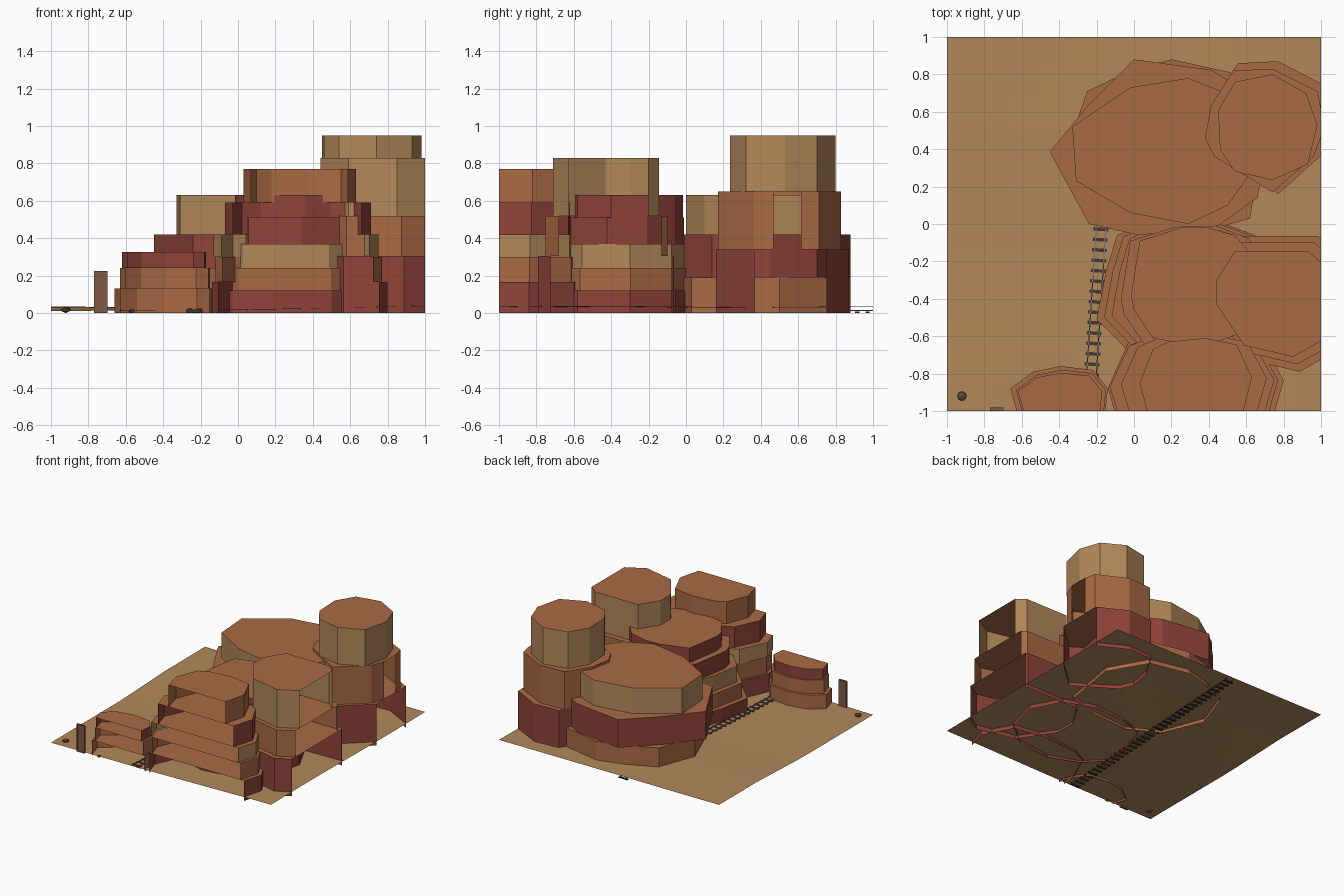
import bpy, bmesh, math
from mathutils import Vector, Matrix

if "Cube" in bpy.data.objects:
    bpy.data.objects.remove(bpy.data.objects["Cube"])


def material(name, srgb):
    m = bpy.data.materials.new(name)
    lin = [((c / 255 + 0.055) / 1.055) ** 2.4 if c > 10 else c / 255 / 12.92 for c in srgb]
    m.diffuse_color = (*lin, 1)
    m.use_nodes = True
    m.node_tree.nodes["Principled BSDF"].inputs["Base Color"].default_value = m.diffuse_color
    return m


TAN = material("sand tan", (178, 136, 90))
CLAY = material("clay orange", (170, 106, 69))
RED = material("deep red rock", (143, 67, 57))
WOOD = material("post wood", (128, 88, 66))
TIE = material("dark tie wood", (70, 54, 42))
STEEL = material("rail steel", (112, 114, 120))
STONE = material("dark stone", (92, 74, 60))


def finish(bm, name, *mats):
    # trim to the square tile, leaving the cut open
    for n in ((1, 0, 0), (-1, 0, 0), (0, 1, 0), (0, -1, 0)):
        bmesh.ops.bisect_plane(bm, geom=bm.verts[:] + bm.edges[:] + bm.faces[:], dist=1e-5,
                               plane_co=Vector(n), plane_no=n, clear_outer=True)
    me = bpy.data.meshes.new(name)
    bm.to_mesh(me)
    bm.free()
    for m in mats:
        me.materials.append(m)
    ob = bpy.data.objects.new(name, me)
    bpy.context.collection.objects.link(ob)
    return ob


def layer(name, mat, z0, z1, pts):
    # open-bottomed rock band: coloured wall, clay cap
    bm = bmesh.new()
    lo = [bm.verts.new((x, y, z0)) for x, y in pts]
    hi = [bm.verts.new((x, y, z1)) for x, y in pts]
    cap = bm.faces.new(hi)
    n = len(pts)
    for i in range(n):
        j = (i + 1) % n
        bm.faces.new((lo[i], lo[j], hi[j], hi[i]))
    bm.normal_update()
    if cap.normal.z < 0:
        bmesh.ops.reverse_faces(bm, faces=bm.faces[:])
    for f in bm.faces:
        f.material_index = 1 if f.normal.z > 0.5 else 0
    finish(bm, name, mat, CLAY)


def fit(pts, box):
    # stretch an outline into a box (x0, x1, y0, y1)
    xs, ys = [p[0] for p in pts], [p[1] for p in pts]
    ax, bx, ay, by = min(xs), max(xs), min(ys), max(ys)
    return [(box[0] + (x - ax) / (bx - ax) * (box[1] - box[0]),
             box[2] + (y - ay) / (by - ay) * (box[3] - box[2])) for x, y in pts]


def stack(name, outline, bands):
    z = bands[0][0]
    for i, (z0, z1, mat, box) in enumerate(bands):
        layer(f"{name}_band_{i + 1}", mat, z0, z1, fit(outline, box) if box else outline)


# broad mesa at the back
layer("broad_mesa_band_1", CLAY, 0, 0.19,
      [(-.36, .4), (-.25, .71), (-.02, .82), (.2, .88), (.52, .81), (.7, .5), (.62, .03),
       (.35, -.05), (.03, -.07), (-.22, .06)])
layer("broad_mesa_band_2", RED, 0.19, 0.42,
      [(-.45, .385), (-.25, .63), (0, .88), (.41, .825), (.62, .7), (.72, .45), (.66, .14),
       (.45, -.01), (.03, -.06), (-.24, 0)])
layer("broad_mesa_band_3", TAN, 0.42, 0.63,
      [(-.33, .52), (-.02, .73), (.29, .78), (.59, .66), (.66, .32), (.5, .1), (.29, 0),
       (-.02, .06), (-.31, .23)])

# tall tower at the back right
tower = [(.74, .83), (.98, .71), (1.02, .52), (.96, .36), (.74, .17), (.43, .36), (.38, .46),
         (.41, .63), (.53, .82)]
tower_top = [(.74, .8), (.92, .7), (.98, .53), (.93, .32), (.74, .235), (.54, .28), (.46, .4),
             (.45, .61), (.54, .76)]
stack("tower", tower, [(0, .34, RED, (.40, 1.06, .16, .87)), (.34, .65, CLAY, None)])
layer("tower_band_3", TAN, .65, .95, tower_top)

# middle mesa
middle = [(.03, -.09), (.25, -.02), (.38, -.015), (.54, -.06), (.66, -.2), (.69, -.4), (.58, -.58),
          (.36, -.66), (.1, -.61), (0, -.46), (-.016, -.38)]
middle_low = [(-.2, -.51), (-.15, -.25), (-.09, -.06), (.12, .02), (.4, .03), (.65, -.06), (.77, -.3),
              (.7, -.58), (.5, -.74), (.2, -.77), (-.03, -.68)]
stack("middle_mesa", middle_low, [(0, .12, RED, None),
                                  (.12, .24, CLAY, (-.16, .75, -.75, .02)),
                                  (.24, .37, TAN, (-.12, .72, -.73, .005))])
stack("middle_mesa_top", middle, [(.37, .51, RED, (-.07, .70, -.70, -.01)), (.51, .63, RED, None)])

# right mesa, cut by the tile edge
right = [(.54, -.145), (.93, -.145), (1.08, -.27), (1.12, -.45), (1.03, -.61), (.85, -.71),
         (.59, -.65), (.44, -.43), (.44, -.3)]
stack("right_mesa", right, [(0, .305, RED, (.38, 1.22, -.79, -.065)),
                            (.305, .52, CLAY, (.41, 1.18, -.75, -.10)),
                            (.52, .83, TAN, None)])

# front mesa, cut by the tile edge
front = [(.03, -.85), (.1, -.67), (.18, -.63), (.38, -.61), (.55, -.645), (.63, -.82), (.58, -1.02),
         (.35, -1.12), (.08, -1.04)]
stack("front_mesa", front, [(0, .165, RED, (-.14, .80, -1.25, -.55)),
                            (.165, .30, CLAY, (-.12, .77, -1.22, -.57)),
                            (.30, .42, TAN, (-.13, .75, -1.2, -.58)),
                            (.42, .59, RED, (-.07, .71, -1.16, -.59)),
                            (.59, .77, CLAY, None)])

# small mesa at the front left
small = [(-.66, -.88), (-.54, -.79), (-.395, -.76), (-.22, -.78), (-.14, -.88), (-.16, -1.08),
         (-.4, -1.2), (-.6, -1.1)]
stack("small_mesa", small, [(0, .13, CLAY, None),
                            (.13, .24, CLAY, (-.63, -.15, -1.18, -.78)),
                            (.24, .325, RED, (-.62, -.17, -1.16, -.795))])


# uneven sand sheet
def ground_z(x, y):
    rise = min(1, max(0, (y + 0.1) / 0.6))
    side = min(1, max(0, x + 0.1))
    return (0.010 + 0.024 * max(rise, side) + 0.008 * min(1, max(0, x + 1))
            * (1 - max(rise, side)) + 0.004 * math.sin(4 * x + 1) * math.sin(3 * y))


bm = bmesh.new()
bmesh.ops.create_grid(bm, x_segments=12, y_segments=12, size=1)
for v in bm.verts:
    v.co.z = ground_z(v.co.x, v.co.y)
finish(bm, "sand_ground", TAN)


def add_box(bm, c, size, rot=0):
    bmesh.ops.create_cube(bm, size=1, matrix=Matrix.Translation(c) @ Matrix.Rotation(rot, 4, 'Z')
                          @ Matrix.Diagonal((*size, 1)))


# railway running front to back, sinking below the sand
def track_x(y):
    return -0.175 + 0.065 * y


def track_z(y):
    return 0.012 - 0.008 * max(0, y)


turn = -math.atan(0.065)
bm = bmesh.new()
for i in range(36):
    y = -0.972 + i * 0.0555
    add_box(bm, (track_x(y), y, track_z(y)), (0.08, 0.018, 0.008 + 0.008 * (y < 0)), turn)
finish(bm, "track_ties", TIE)
bm = bmesh.new()
for side in (-0.026, 0.026):
    for i in range(8):
        y = -0.875 + i * 0.25
        add_box(bm, (track_x(y) + side, y, track_z(y) + 0.009), (0.006, 0.251, 0.006), turn)
finish(bm, "track_rails", STEEL)

# wooden post at the front edge
bm = bmesh.new()
add_box(bm, (-0.733, -1.0, 0.1125), (0.072, 0.036, 0.225))
finish(bm, "edge_post", WOOD)

# loose stones
for i, (x, y, r) in enumerate([(-.92, -.92, .028), (-.57, -.99, .018)]):
    bm = bmesh.new()
    bmesh.ops.create_icosphere(bm, subdivisions=1, radius=r,
                               matrix=Matrix.Translation((x, y, r * 0.6)) @ Matrix.Diagonal((1, 1, .6, 1)))
    finish(bm, f"loose_stone_{i + 1}", STONE)
